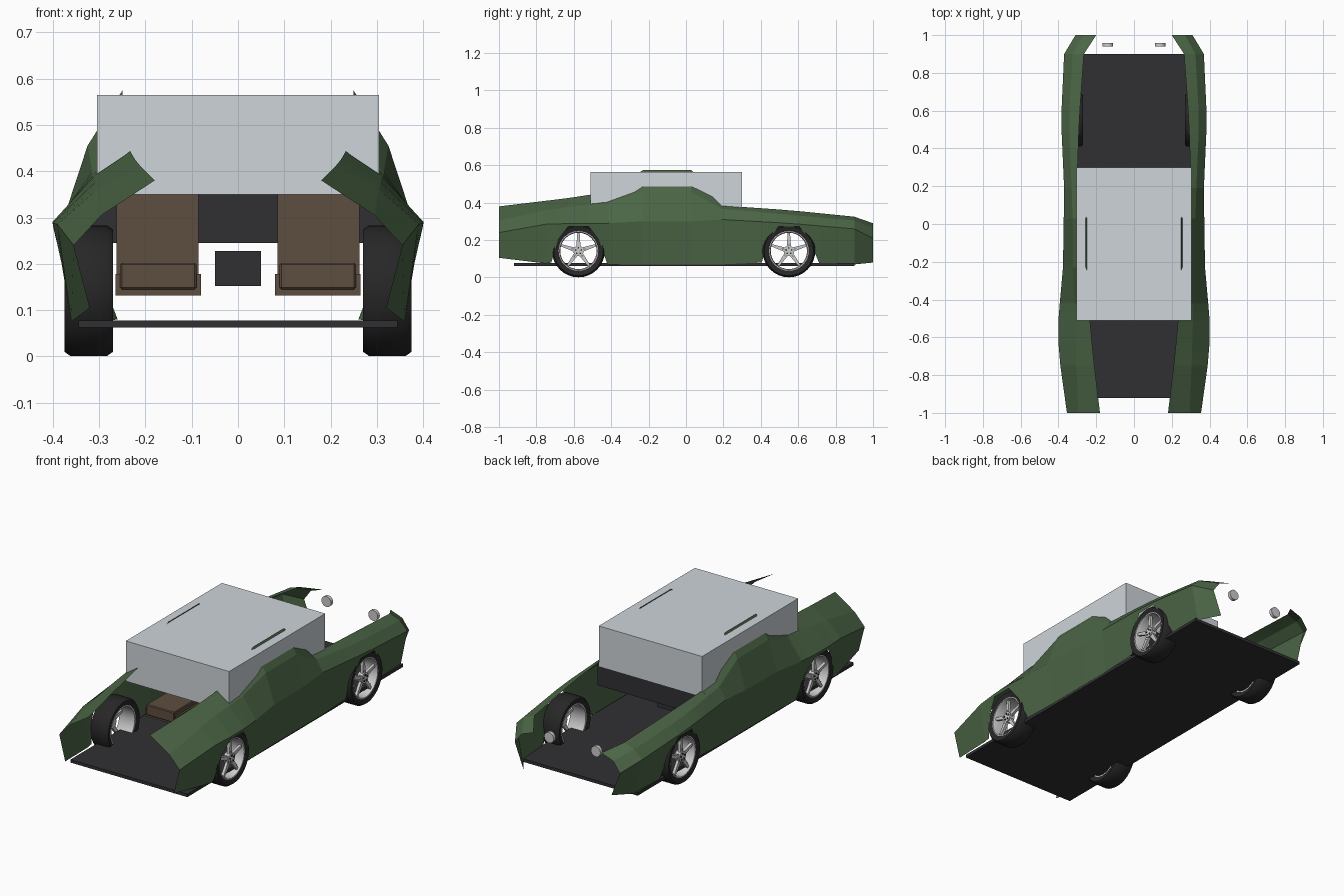
import bpy, bmesh, math
from mathutils import Matrix, Vector

if "Cube" in bpy.data.objects:
    bpy.data.objects.remove(bpy.data.objects["Cube"])


def material(name, col):
    m = bpy.data.materials.new(name)
    m.diffuse_color = (*col, 1)
    m.use_nodes = True
    m.node_tree.nodes["Principled BSDF"].inputs["Base Color"].default_value = m.diffuse_color
    return m


GREEN = material("green_paint", (0.07, 0.13, 0.06))
BLACK = material("black", (0.03, 0.03, 0.033))
RUBBER = material("rubber", (0.02, 0.02, 0.02))
BROWN = material("brown_leather", (0.11, 0.075, 0.05))
GLASS = material("pale_glass", (0.62, 0.66, 0.70))
SILVER = material("silver", (0.6, 0.6, 0.62))


def finish(name, bm, mat, mirror=False, smooth=False):
    me = bpy.data.meshes.new(name)
    bm.to_mesh(me)
    bm.free()
    ob = bpy.data.objects.new(name, me)
    bpy.context.collection.objects.link(ob)
    me.materials.append(mat)
    if mirror:
        ob.modifiers.new("mirror", "MIRROR").use_mirror_merge = False
    if smooth:
        bpy.ops.object.select_all(action="DESELECT")
        ob.select_set(True)
        bpy.context.view_layer.objects.active = ob
        bpy.ops.object.shade_smooth_by_angle(angle=math.radians(35))
    return ob


def add_box(bm, lo, hi, rot=None):
    lo, hi = Vector(lo), Vector(hi)
    mat = Matrix.Translation((lo + hi) / 2) @ Matrix.Diagonal((*(hi - lo), 1))
    bmesh.ops.create_cube(bm, size=1, matrix=(rot or Matrix()) @ mat)


def box(name, lo, hi, mat, mirror=False, bevel=0):
    bm = bmesh.new()
    add_box(bm, lo, hi)
    if bevel:
        bmesh.ops.bevel(bm, geom=bm.edges[:], offset=bevel, segments=1, affect="EDGES")
    return finish(name, bm, mat, mirror)


def lathe(bm, profile, place, n=32):
    """Closed (x, radius) profile turned about the x axis."""
    rings = []
    for i in range(n):
        a = 2 * math.pi * i / n
        rings.append([bm.verts.new(place @ Vector((x, r * math.cos(a), r * math.sin(a))))
                      for x, r in profile])
    m = len(profile)
    for i in range(n):
        p, q = rings[i], rings[(i + 1) % n]
        for j in range(m):
            k = (j + 1) % m
            bm.faces.new((p[j], p[k], q[k], q[j]))
    bmesh.ops.recalc_face_normals(bm, faces=bm.faces[:])


def disc(bm, r, depth, matrix, n=20):
    bmesh.ops.create_cone(bm, cap_ends=True, segments=n, radius1=r, radius2=r,
                          depth=depth, matrix=matrix)


# Body side: cross-sections as y, then x,z of top edge, shoulder, crease, sill
SECTIONS = [
    (-1.00, .18, .38, .295, .305, .355, .24, .32, .105),
    (-0.75, .21, .41, .305, .36, .39, .285, .36, .075),
    (-0.57, .228, .432, .31, .385, .405, .29, .36, .07),
    (-0.42, .24, .46, .315, .395, .393, .29, .355, .07),
    (-0.23, .25, .574, .325, .455, .376, .30, .35, .07),
    (0.03, .25, .574, .325, .455, .372, .30, .35, .07),
    (0.19, .302, .385, .33, .368, .37, .31, .35, .07),
    (0.55, .29, .36, .345, .335, .386, .29, .35, .07),
    (0.90, .265, .325, .325, .305, .37, .26, .33, .07),
    (1.00, .20, .29, .27, .265, .31, .21, .26, .08),
]
WHEEL_Y = (-0.575, 0.55)
ARCH = [(-.145, .08), (-.11, .20), (-.055, .272), (.055, .272), (.11, .20), (.165, .07)]


def section(y, sill=None):
    for s, t in zip(SECTIONS, SECTIONS[1:]):
        if s[0] <= y <= t[0]:
            f = (y - s[0]) / (t[0] - s[0])
            v = [a + (b - a) * f for a, b in zip(s, t)]
            break
    pts = [Vector((v[i], y, v[i + 1])) for i in (1, 3, 5, 7)]
    if sill is not None:
        f = (pts[2].z - sill) / (pts[2].z - pts[3].z)
        pts[3] = pts[2].lerp(pts[3], f)
    return pts


stations = {s[0]: None for s in SECTIONS
            if all(abs(s[0] - w) > .14 for w in WHEEL_Y)}
stations.update({w + dy: z for w in WHEEL_Y for dy, z in ARCH})
bm = bmesh.new()
rows = [[bm.verts.new(p) for p in section(y, stations[y])] for y in sorted(stations)]
for p, q in zip(rows, rows[1:]):
    for j in range(3):
        bm.faces.new((p[j], p[j + 1], q[j + 1], q[j]))
finish("body_side", bm, GREEN, mirror=True)

# Floor, cabin glass, dashboard, console
box("floor", (-.345, -.92, .062), (.345, .90, .078), BLACK)
box("cabin_glass", (-.305, -.51, .35), (.305, .30, .565), GLASS)
box("dashboard", (-.315, .17, .245), (.315, .297, .37), BLACK)
box("console", (-.05, -.10, .152), (.05, .17, .228), BLACK)

# Seats
box("seat_base", (.08, -.40, .132), (.265, -.13, .178), BROWN, mirror=True)
box("seat_cushion", (.09, -.41, .145), (.255, -.15, .202), BROWN, mirror=True, bevel=.004)
box("seat_back", (.085, -.17, .135), (.262, -.10, .45), BROWN, mirror=True)

# Headlights
bm = bmesh.new()
disc(bm, .028, .018, Matrix.Translation((.138, .95, .265)) @ Matrix.Rotation(math.pi / 2, 4, "X"))
finish("headlight", bm, SILVER, mirror=True, smooth=True)

# Wheels: tyre, rim barrel, split spokes, hub and bolts
for label, wy in zip(("front", "rear"), WHEEL_Y):
    place = Matrix.Translation((0, wy, .142))
    bm = bmesh.new()
    lathe(bm, [(.276, .106), (.27, .132), (.283, .141), (.362, .141), (.375, .132), (.369, .106)], place)
    finish(label + "_tyre", bm, RUBBER, mirror=True, smooth=True)

    bm = bmesh.new()
    lathe(bm, [(.276, .107), (.276, .099), (.36, .097), (.369, .101), (.369, .107)], place)
    for i in range(5):
        turn = place @ Matrix.Rotation(2 * math.pi * i / 5, 4, "X")
        for side in (-1, 1):
            tilt = turn @ Matrix.Rotation(side * .07, 4, "X")
            c = side * .008
            add_box(bm, (.345, c - .005, .02), (.360, c + .005, .101), tilt)
    across = Matrix.Rotation(math.pi / 2, 4, "Y")
    disc(bm, .028, .03, place @ Matrix.Translation((.35, 0, 0)) @ across)
    finish(label + "_rim", bm, SILVER, mirror=True, smooth=True)

    bm = bmesh.new()
    for i in range(5):
        turn = Matrix.Rotation(2 * math.pi * i / 5, 4, "X")
        disc(bm, .0045, .006, place @ turn @ Matrix.Translation((.366, 0, .016)) @ across, 8)
    finish(label + "_wheel_bolts", bm, BLACK, mirror=True)
